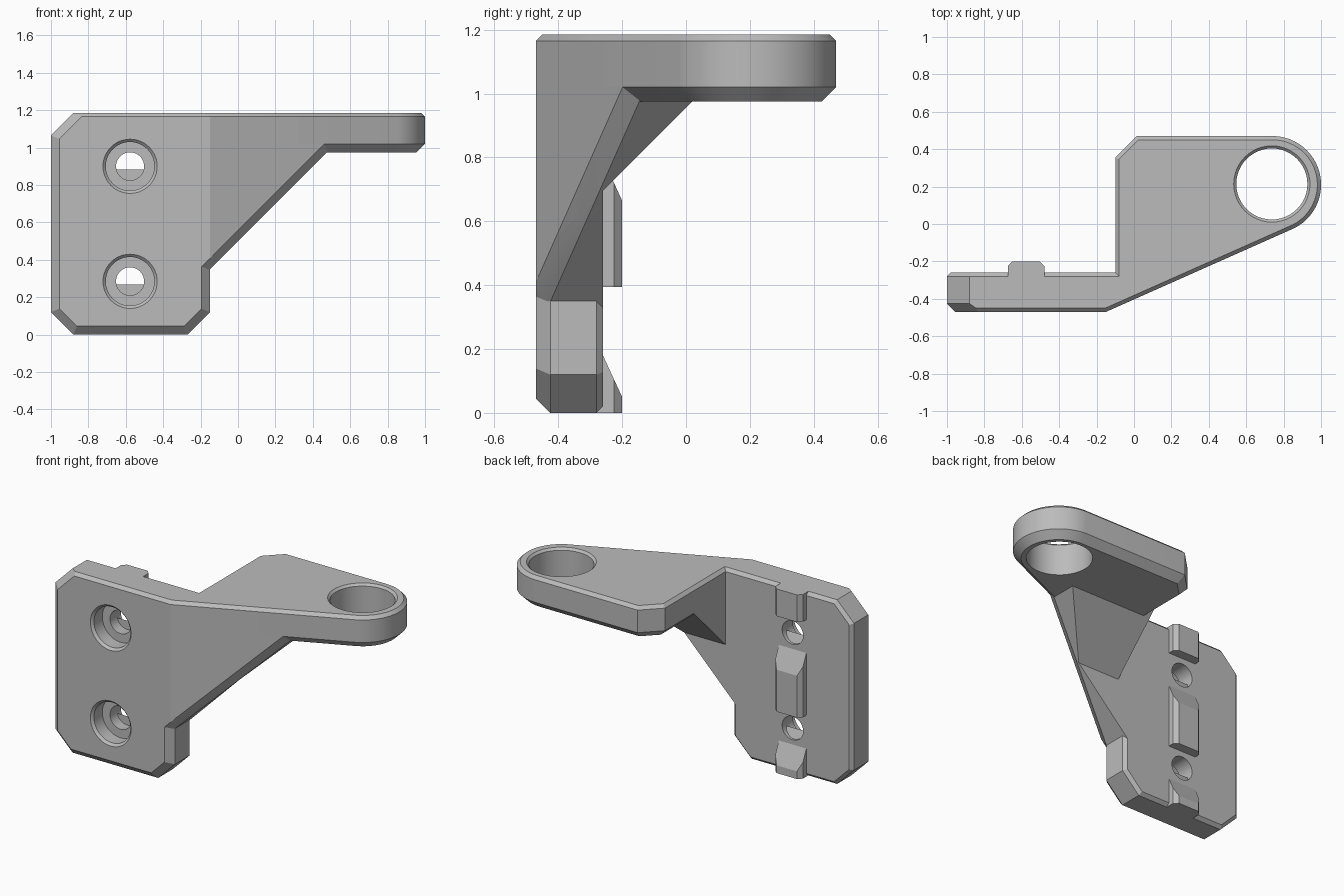
import bpy, bmesh, math
from mathutils import Vector

if "Cube" in bpy.data.objects:
    bpy.data.objects.remove(bpy.data.objects["Cube"])

grey = bpy.data.materials.new("light_grey")
grey.use_nodes = True
GREY = (0.5, 0.5, 0.5, 1)
grey.diffuse_color = GREY
grey.node_tree.nodes["Principled BSDF"].inputs["Base Color"].default_value = GREY


def add_object(name, bm):
    mesh = bpy.data.meshes.new(name)
    bmesh.ops.recalc_face_normals(bm, faces=bm.faces[:])
    bm.to_mesh(mesh)
    bm.free()
    mesh.materials.append(grey)
    obj = bpy.data.objects.new(name, mesh)
    bpy.context.collection.objects.link(obj)
    return obj


def smooth(obj):
    bpy.ops.object.select_all(action='DESELECT')
    obj.select_set(True)
    bpy.context.view_layer.objects.active = obj
    bpy.ops.object.shade_smooth_by_angle(angle=math.radians(20))


def plane(x, y, z, d):
    """Half space x*X + y*Y + z*Z <= d, with a unit normal."""
    n = Vector((x, y, z))
    return n.normalized(), d / n.length


def chamfer(a, b, size):
    """Plane that bevels the edge between two faces."""
    return a[0] + b[0], a[1] + b[1] - size


def solid(name, planes):
    """Convex part carved out of a block by flat cuts."""
    bm = bmesh.new()
    bmesh.ops.create_cube(bm, size=6)
    for n, d in planes:
        bmesh.ops.bisect_plane(bm, geom=bm.verts[:] + bm.edges[:] + bm.faces[:], dist=1e-5,
                               plane_co=n * (d / n.length_squared), plane_no=n, clear_outer=True)
        bmesh.ops.holes_fill(bm, edges=bm.edges[:], sides=0)
    bmesh.ops.remove_doubles(bm, verts=bm.verts[:], dist=1e-4)
    return add_object(name, bm)


def drill(target, profile, centre, axis):
    """Cut a turned (radius, position along axis) profile out of a part."""
    bm = bmesh.new()
    steps = 48
    rings = []
    for r, h in profile:
        ring = []
        for i in range(steps):
            a = math.tau * i / steps
            u, v = r * math.cos(a), r * math.sin(a)
            offset = Vector((u, h, v)) if axis == 'Y' else Vector((u, v, h))
            ring.append(bm.verts.new(offset + Vector(centre)))
        rings.append(ring)
    for lo, hi in zip(rings, rings[1:]):
        for i in range(steps):
            j = (i + 1) % steps
            bm.faces.new((lo[i], lo[j], hi[j], hi[i]))
    bm.faces.new(rings[0])
    bm.faces.new(rings[-1])
    cutter = add_object("hole_cutter", bm)
    cutter.hide_render = True
    mod = target.modifiers.new("hole", 'BOOLEAN')
    mod.operation = 'DIFFERENCE'
    mod.solver = 'EXACT'
    mod.object = cutter
    bpy.context.view_layer.objects.active = target
    bpy.ops.object.modifier_apply(modifier=mod.name)
    bpy.data.objects.remove(cutter)


TOP, FRONT_Y, BACK_Y = 1.185, -0.47, -0.26
WIDE, FINE = 0.045, 0.02

top = plane(0, 0, 1, TOP)
front = plane(0, -1, 0, -FRONT_Y)
back = plane(0, 1, 0, BACK_Y)

# Mounting plate with clipped corners and bevelled rims
sides = [plane(-1, 0, 0, 1), plane(1, 0, 0, -0.15), plane(0, 0, -1, 0),
         plane(-1, 0, 1, 2.065), plane(-1, 0, -1, 0.88), plane(1, 0, -1, -0.27)]
mount_plate = solid("mounting_plate", sides + [top, front, back]
                    + [chamfer(s, front, WIDE) for s in sides]
                    + [chamfer(s, back, FINE) for s in sides]
                    + [chamfer(top, front, FINE), chamfer(top, back, FINE)])

# Counterbored screw holes
HOLE_X = -0.577
for z in (0.9, 0.285):
    drill(mount_plate, [(0.155, -0.48), (0.145, -0.47), (0.13, -0.455), (0.13, -0.37),
                        (0.075, -0.37), (0.075, -0.2)], (HOLE_X, 0, z), 'Y')

# Arm with rounded end
EYE_X, EYE_Y, EYE_R = 0.74, 0.21, 0.26
SLANT = -66.04
STEPS = 26
outline = [plane(-1, 0, 0, 0.1), plane(-1, 1, 0, 0.455)]
for i in range(STEPS + 1):
    a = math.radians(90 + (SLANT - 90) * i / STEPS)
    c, s = math.cos(a), math.sin(a)
    outline.append(plane(c, s, 0, c * EYE_X + s * EYE_Y + EYE_R))
slant = outline[-1]
under = plane(0, 0, -1, -0.975)
arm = solid("arm", outline + [top, under]
            + [chamfer(s, top, FINE) for s in outline]
            + [chamfer(s, under, WIDE) for s in outline])
drill(arm, [(0.19, 0.9), (0.19, TOP - 0.014), (0.204, TOP), (0.214, TOP + 0.01)],
      (EYE_X - 0.003, EYE_Y + 0.004, 0), 'Z')

# Web that carries the plate out along the slanted front
rise = plane(1, 0, -1, -0.5)
web = solid("web", [plane(-1, 0, 0, 0.2), front, back, slant, top, rise,
                    chamfer(front, top, FINE), chamfer(slant, top, FINE),
                    chamfer(back, top, FINE), chamfer(slant, rise, 0.042),
                    chamfer(front, rise, 0.042)])

# Gusset under the arm, sloping up and back
gusset = solid("gusset", [plane(-1, 0, 0, 0.1), slant, rise, plane(0, 1, -1, -0.955),
                          plane(0, 0, 1, 1.02), chamfer(slant, rise, 0.042)])

# Locating ribs on the back: (bottom, top, whether the top slopes)
RIB_HALF, RIB_Y = 0.098, -0.2
for name, low, high, sloped in (("lower_rib", 0, 0.18, True),
                                ("middle_rib", 0.395, 0.795, True),
                                ("upper_rib", 1.01, TOP, False)):
    face = plane(0, 1, 0, RIB_Y)
    left = plane(1, 0, 0, HOLE_X + RIB_HALF)
    right = plane(-1, 0, 0, RIB_HALF - HOLE_X)
    cuts = [face, left, right, plane(0, -1, 0, 0.3), plane(0, 0, -1, -low),
            chamfer(face, left, 0.025), chamfer(face, right, 0.025)]
    if sloped:
        cuts.append(plane(0, 2.17, 1, high + 2.17 * BACK_Y))
    else:
        cuts.append(plane(0, 0, 1, high))
    smooth(solid(name, cuts))

for part in (mount_plate, arm, web, gusset):
    smooth(part)
